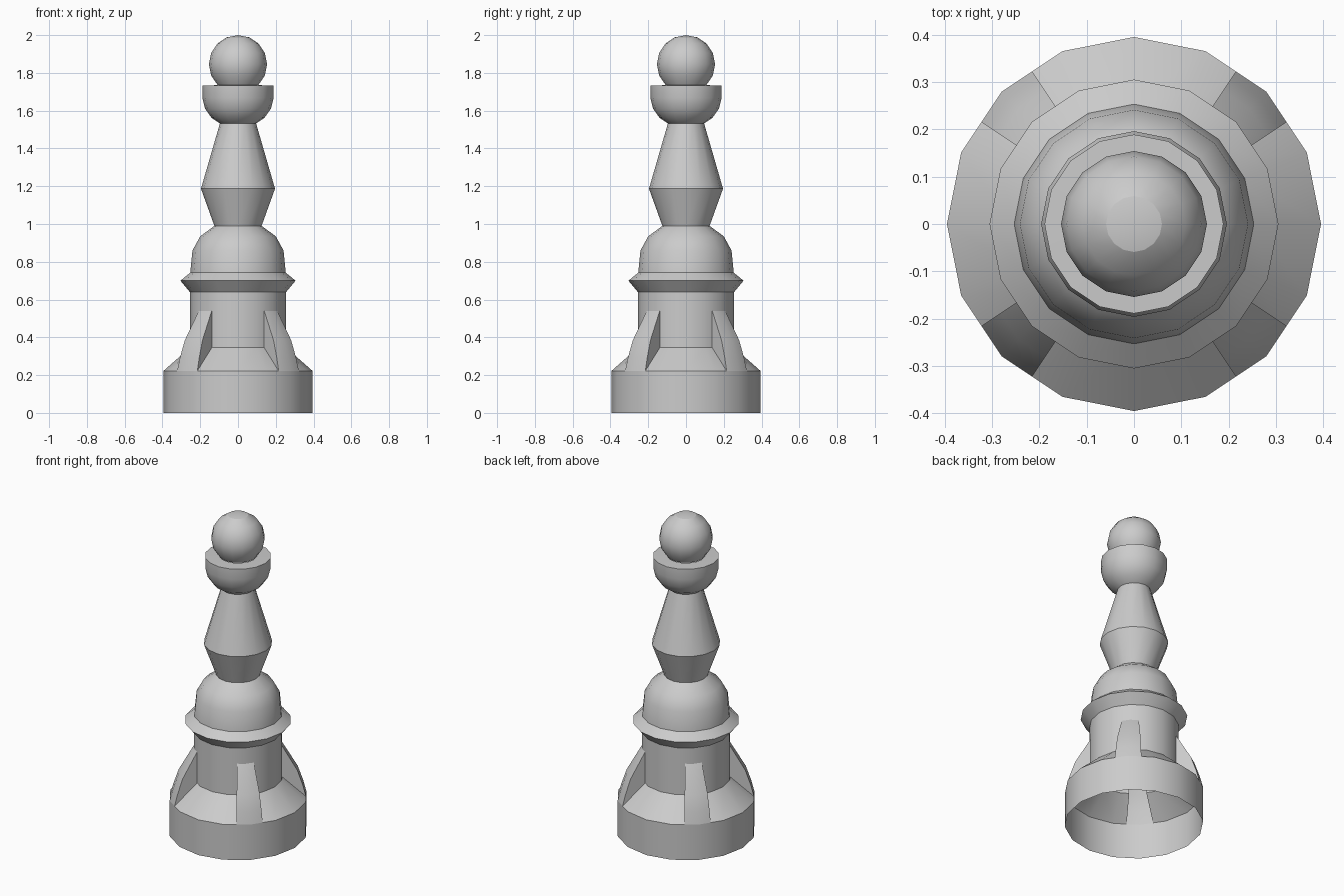
import bpy, bmesh
from math import sin, cos, pi, radians

if "Cube" in bpy.data.objects:
    bpy.data.objects.remove(bpy.data.objects["Cube"])

SIDES = 16
STEP = 360 / SIDES
FULL = [i * STEP for i in range(SIDES + 1)]


def point(r, z, deg):
    # Half-step angles lie on the middle of a flat side
    if abs(deg / STEP - round(deg / STEP)) > 0.1:
        r *= cos(pi / SIDES)
    a = radians(deg)
    return (r * cos(a), r * sin(a), z)


def sweep(bm, profile, angles):
    grid = [[bm.verts.new(point(r, z, a)) for r, z in profile] for a in angles]
    for c0, c1 in zip(grid, grid[1:]):
        for j in range(len(profile) - 1):
            bm.faces.new((c0[j], c1[j], c1[j + 1], c0[j + 1]))


def finish(name, bm):
    bmesh.ops.remove_doubles(bm, verts=bm.verts[:], dist=0.0005)
    me = bpy.data.meshes.new(name)
    bm.to_mesh(me)
    bm.free()
    me.shade_smooth()
    me.set_sharp_from_angle(angle=radians(30))
    ob = bpy.data.objects.new(name, me)
    bpy.context.collection.objects.link(ob)


def lathe(name, profile):
    bm = bmesh.new()
    sweep(bm, profile, FULL)
    finish(name, bm)


R, S = 0.395, 0.255     # base and shaft radii
RIB = [(R, 0.222), (0.376, 0.295), (0.345, 0.385), (S, 0.54)]

# Open base drum
lathe("base_drum", [(R, 0), (R, 0.222)])

# Shaft, sloping shoulders and four hollow buttresses
bm = bmesh.new()
for q in range(4):
    o = q * 90
    sweep(bm, [(R, 0.222), (S, 0.345), (S, 0.54)],
          [o + a for a in (56.25, 67.5, 90, 112.5, 123.75)])
    sweep(bm, RIB, [o + a for a in (33.75, 45, 56.25)])
    wall = RIB + [(S, 0.345)]
    bm.faces.new([bm.verts.new(point(r, z, o + 33.75)) for r, z in wall])
    bm.faces.new([bm.verts.new(point(r, z, o + 56.25)) for r, z in wall[::-1]])
finish("buttressed_shaft", bm)

# Upper shaft, flared collar and dome
lathe("collar_and_dome", [(S, 0.54), (S, 0.64), (0.305, 0.70), (0.253, 0.742),
                          (0.241, 0.86), (0.2, 0.935), (0.125, 0.99)])

# Double-tapered neck
lathe("neck", [(0.125, 0.99), (0.196, 1.187), (0.096, 1.532)])

# Cup with a flat rim
lathe("cup", [(0.096, 1.532), (0.14, 1.562), (0.175, 1.612), (0.189, 1.668),
              (0.189, 1.733), (0.108, 1.735)])

# Ball finial, cut off where it sits in the cup
lathe("ball", [(0.154 * cos(radians(a)), 1.846 + 0.154 * sin(radians(a)))
               for a in (-45, -22.5, 0, 22.5, 45, 67.5)])
bm = bmesh.new()
tip = bm.verts.new((0, 0, 2.0))
r, z = 0.154 * cos(radians(67.5)), 1.846 + 0.154 * sin(radians(67.5))
ring = [bm.verts.new(point(r, z, a)) for a in FULL[:-1]]
for i in range(SIDES):
    bm.faces.new((ring[i], ring[(i + 1) % SIDES], tip))
finish("ball_cap", bm)
